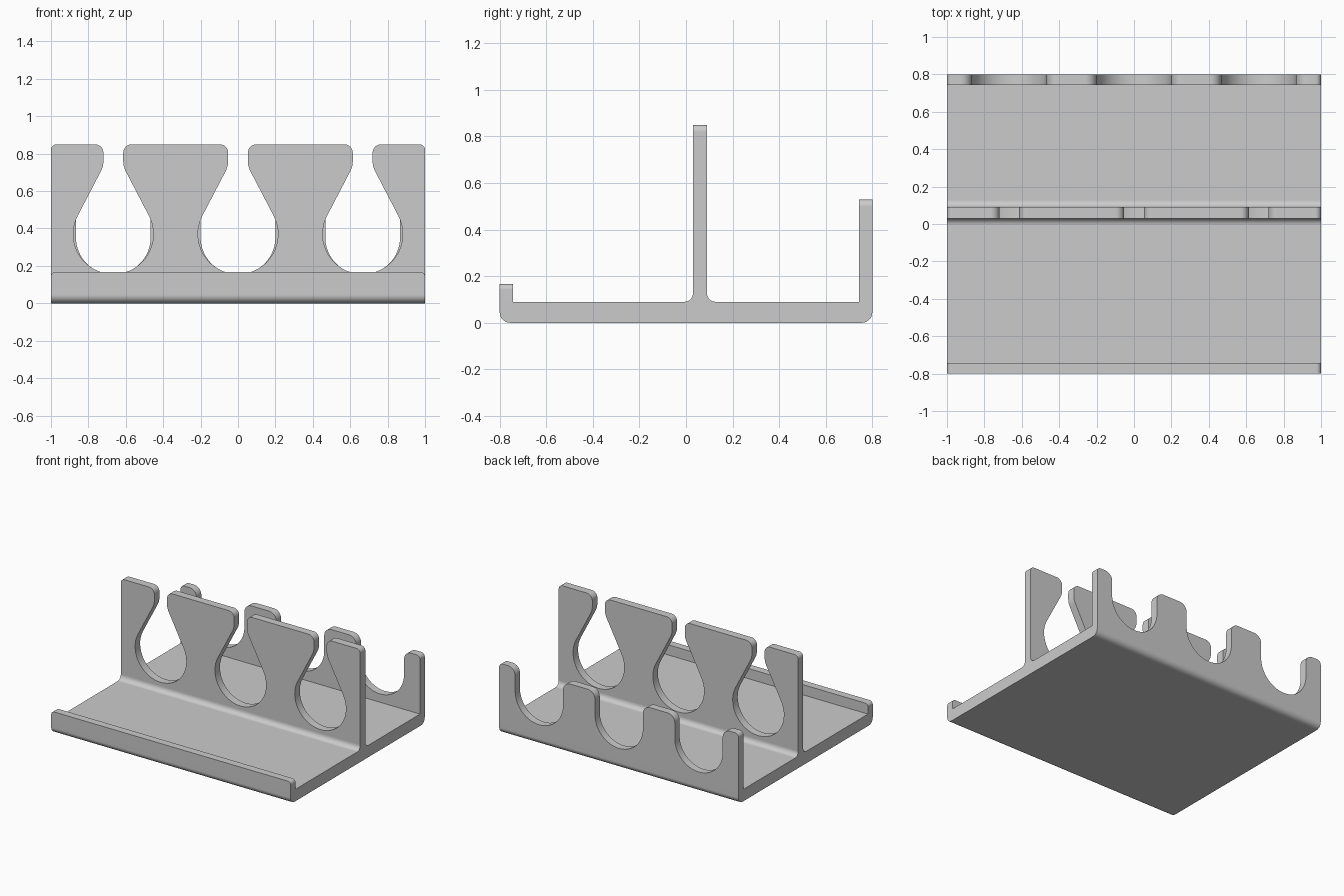
import bpy, bmesh
from math import sin, cos, tan, radians
from mathutils import Vector

if "Cube" in bpy.data.objects:
    bpy.data.objects.remove(bpy.data.objects["Cube"], do_unlink=True)

grey = bpy.data.materials.new("grey plastic")
grey.use_nodes = True
grey.diffuse_color = (0.6, 0.6, 0.6, 1)
grey.node_tree.nodes["Principled BSDF"].inputs["Base Color"].default_value = grey.diffuse_color


def rounded(corners, steps=8):
    """Turn (a, b, radius) corners into an outline with arcs at the corners."""
    out = []
    for i, (a, b, r) in enumerate(corners):
        p = Vector((a, b))
        if r == 0:
            out.append(p)
            continue
        d0 = (Vector(corners[i - 1][:2]) - p).normalized()
        d1 = (Vector(corners[(i + 1) % len(corners)][:2]) - p).normalized()
        half = d0.angle(d1) / 2
        center = p + (d0 + d1).normalized() * r / sin(half)
        start = (p + d0 * r / tan(half) - center).normalized()
        end = (p + d1 * r / tan(half) - center).normalized()
        for k in range(steps + 1):
            out.append(center + start.lerp(end, 0.5).normalized() * r if 2 * k == steps
                       else center + start.slerp(end, k / steps).normalized() * r)
    return out


def extrude(name, outline, place, low, high):
    """Extrude an outline between two depths; place maps (a, b, depth) to xyz."""
    bm = bmesh.new()
    face = bm.faces.new([bm.verts.new(place(a, b, low)) for a, b in outline])
    new = bmesh.ops.extrude_face_region(bm, geom=[face], use_keep_orig=True)["geom"]
    shift = Vector(place(0, 0, high)) - Vector(place(0, 0, low))
    bmesh.ops.translate(bm, vec=shift, verts=[v for v in new if isinstance(v, bmesh.types.BMVert)])
    bmesh.ops.recalc_face_normals(bm, faces=bm.faces)
    mesh = bpy.data.meshes.new(name)
    bm.to_mesh(mesh)
    bm.free()
    mesh.materials.append(grey)
    obj = bpy.data.objects.new(name, mesh)
    bpy.context.collection.objects.link(obj)
    bpy.ops.object.select_all(action="DESELECT")
    obj.select_set(True)
    bpy.context.view_layer.objects.active = obj
    bpy.ops.object.shade_smooth_by_angle(angle=radians(30))
    obj.modifiers.new("even shading", "WEIGHTED_NORMAL").keep_sharp = True
    return obj


def along_x(a, b, depth):
    return (depth, a, b)


def along_y(a, b, depth):
    return (a, depth, b)


def wall_outline(bottom, top, radius, center_z, tilt, neck, corner):
    """Wall with three round notches, each open at the top through a neck."""
    pts = [(-1, bottom, 0), (-1, top, 0.03)]
    for c in (-2 / 3, 0, 2 / 3):
        arc = []
        for k in range(33):
            t = radians(180 - tilt + (180 + 2 * tilt) * k / 32)
            arc.append((c + radius * cos(t), center_z + radius * sin(t), 0))
        side = [(neck, top, corner)]
        if tilt:
            # throat where the sloping flank meets the vertical neck
            flank_x, flank_z = radius * cos(radians(tilt)), radius * sin(radians(tilt))
            throat = center_z + flank_z + (flank_x - neck) / tan(radians(tilt))
            side.append((neck, throat, 0.12))
        pts += [(c - x, z, r) for x, z, r in side]
        pts += arc
        pts += [(c + x, z, r) for x, z, r in reversed(side)]
    pts += [(1, top, 0.03), (1, bottom, 0)]
    return rounded(pts)


# base plate with rounded lower edges and the filleted foot of the middle wall
floor, foot = 0.09, 0.128
base = rounded([(-0.8, 0, 0.045), (0.8, 0, 0.045), (0.8, floor, 0),
                (0.09, floor, 0.037), (0.09, foot, 0),
                (0.03, foot, 0), (0.03, floor, 0.037), (-0.8, floor, 0)])
extrude("base_plate", base, along_x, -1, 1)

# low front lip
lip = rounded([(-1, floor, 0), (-1, 0.167, 0.025), (1, 0.167, 0.025), (1, floor, 0)])
extrude("front_lip", lip, along_y, -0.8, -0.743)

# tall middle wall with keyhole notches
extrude("middle_wall", wall_outline(foot, 0.85, 0.214, 0.37, 27.5, 0.053, 0.045),
        along_y, 0.03, 0.09)

# lower back wall with open round slots
extrude("back_wall", wall_outline(floor, 0.53, 0.2, 0.353, 0, 0.2, 0.06),
        along_y, 0.743, 0.8)
